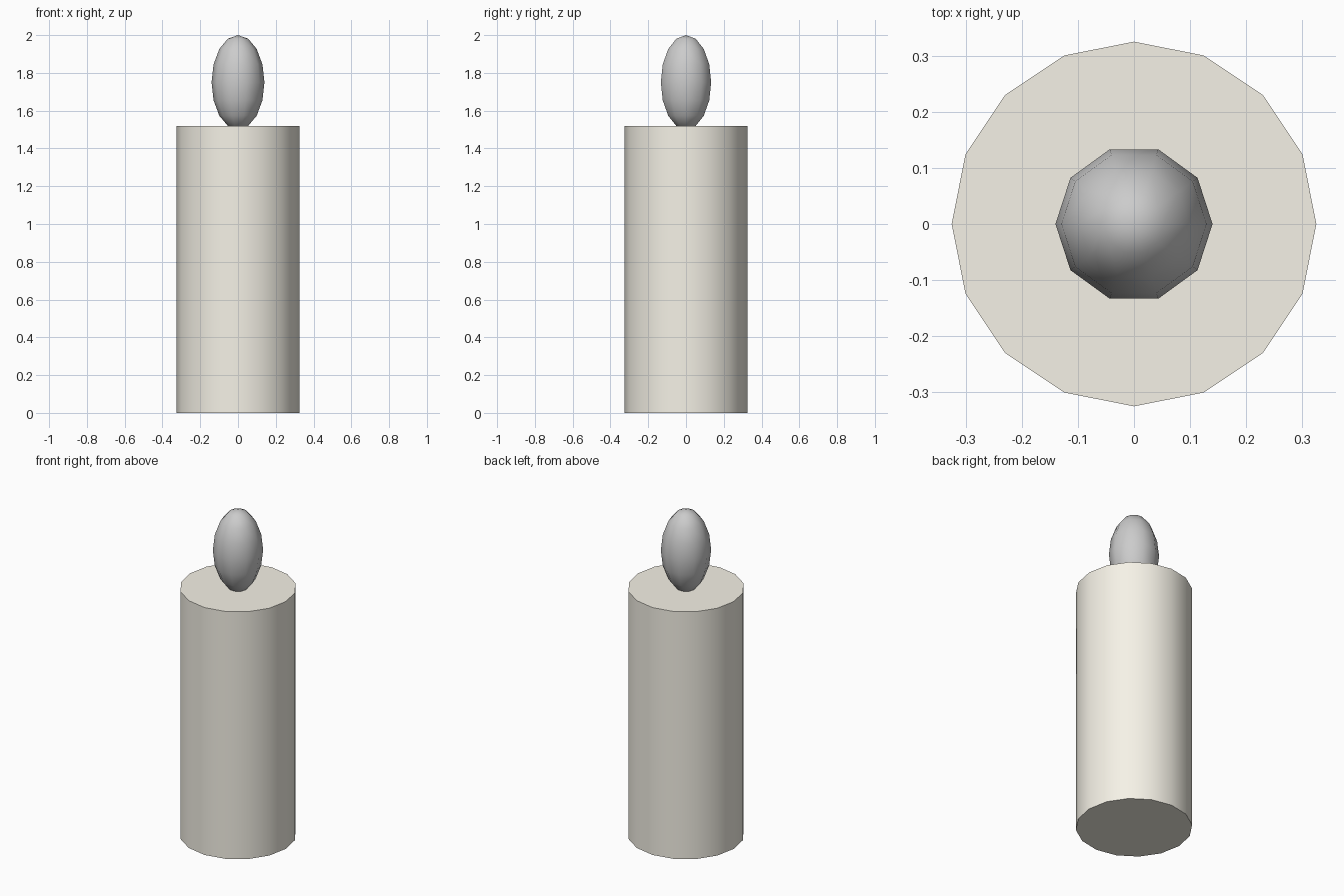
import bpy
from math import radians

if "Cube" in bpy.data.objects:
    bpy.data.objects.remove(bpy.data.objects["Cube"])

# Wax pillar: 16-sided cylinder, smooth sides with sharp rims
bpy.ops.mesh.primitive_cylinder_add(vertices=16, radius=0.325, depth=1.52,
                                    location=(0, 0, 0.76))
wax = bpy.context.object
wax.name = "wax_pillar"
bpy.ops.object.shade_smooth_by_angle(angle=radians(40))
mat = bpy.data.materials.new("wax")
mat.diffuse_color = (0.92, 0.89, 0.80, 1)
mat.use_nodes = True
mat.node_tree.nodes["Principled BSDF"].inputs["Base Color"].default_value = mat.diffuse_color
wax.data.materials.append(mat)

# Flame: stretched smooth sphere sunk slightly into the wax
bpy.ops.mesh.primitive_uv_sphere_add(segments=10, ring_count=8, radius=1,
                                     location=(0, 0, 1.75),
                                     rotation=(0, 0, radians(0)))
flame = bpy.context.object
flame.name = "flame"
flame.scale = (0.14, 0.14, 0.25)
# turn so that a corner points along +x, matching the ten-sided outline
flame.rotation_euler.z = radians(90)
bpy.ops.object.transform_apply(location=False, rotation=True, scale=True)
bpy.ops.object.shade_smooth()
